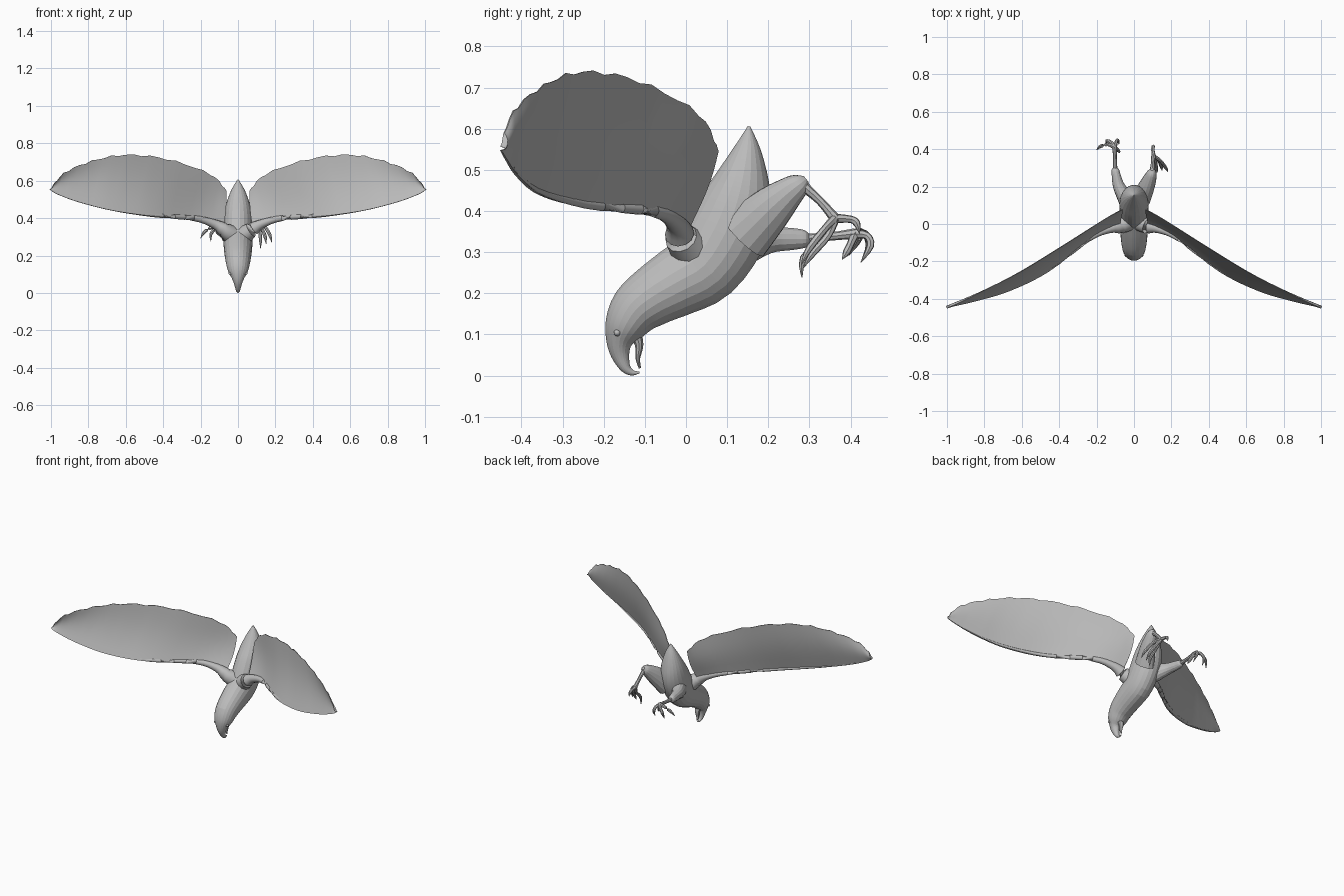
import bpy, bmesh, math
from mathutils import Vector

cube = bpy.data.objects.get("Cube")
if cube:
    bpy.data.objects.remove(cube)

grey = bpy.data.materials.new("plain grey")
grey.use_nodes = True
COLOUR = (0.5, 0.5, 0.5, 1)
grey.diffuse_color = COLOUR
for node in grey.node_tree.nodes:
    if node.type == 'BSDF_PRINCIPLED':
        node.inputs["Base Color"].default_value = COLOUR


def spline(points, steps):
    """Smooth path through points of any dimension."""
    p = [points[0]] + list(points) + [points[-1]]
    out = []
    for i in range(1, len(p) - 2):
        for s in range(steps):
            t = s / steps
            out.append([0.5 * (2 * b + (c - a) * t + (2 * a - 5 * b + 4 * c - d) * t * t
                               + (3 * b - a - 3 * c + d) * t ** 3)
                        for a, b, c, d in zip(*p[i - 1:i + 3])])
    return out + [list(points[-1])]


def loft(name, rings, angle=35):
    """Skin closed rings of points and cap both ends."""
    bm = bmesh.new()
    loops = [[bm.verts.new(v) for v in ring] for ring in rings]
    for a, b in zip(loops, loops[1:]):
        for i in range(len(a)):
            j = (i + 1) % len(a)
            bm.faces.new((a[i], a[j], b[j], b[i]))
    bm.faces.new(loops[0])
    bm.faces.new(loops[-1])
    bmesh.ops.recalc_face_normals(bm, faces=bm.faces)
    mesh = bpy.data.meshes.new(name)
    bm.to_mesh(mesh)
    bm.free()
    mesh.materials.append(grey)
    ob = bpy.data.objects.new(name, mesh)
    bpy.context.collection.objects.link(ob)
    bpy.ops.object.select_all(action='DESELECT')
    ob.select_set(True)
    bpy.context.view_layer.objects.active = ob
    bpy.ops.object.shade_smooth_by_angle(angle=math.radians(angle))
    return ob


def tube(name, points, sides=10, steps=4, angle=35):
    """Points are x, y, z, width radius, height radius (height optional)."""
    path = spline([p if len(p) == 5 else (*p, p[3]) for p in points], steps)
    rings = []
    for i, q in enumerate(path):
        tangent = (Vector(path[min(i + 1, len(path) - 1)][:3])
                   - Vector(path[max(i - 1, 0)][:3])).normalized()
        guide = Vector((1, 0, 0)) if abs(tangent.x) < 0.8 else Vector((0, 0, 1))
        up = tangent.cross(guide).normalized()
        side = up.cross(tangent)
        w, h = max(q[3], 0.001), max(q[4], 0.001)
        rings.append([Vector(q[:3]) + side * w * math.cos(k * math.tau / sides)
                      + up * h * math.sin(k * math.tau / sides) for k in range(sides)])
    return loft(name, rings, angle)


# Body: tail point, trunk, head and hooked upper beak in one skin
trunk = [(.153, .606, .003, .003), (.149, .55, .036, .034), (.138, .48, .062, .066),
         (.122, .415, .074, .09), (.095, .345, .078, .1), (.045, .268, .077, .094),
         (-.02, .228, .075, .085), (-.08, .193, .07, .074), (-.122, .16, .064, .065),
         (-.15, .116, .053, .05), (-.162, .08, .034, .032), (-.159, .048, .021, .022),
         (-.147, .019, .013, .013), (-.13, .007, .007, .007), (-.113, .008, .002, .002)]
tube("body", [(0, *p) for p in trunk], 22, 3, 10)
tube("lower_beak", [(0, -.125, .11, .022, .016), (0, -.114, .075, .016, .011),
                    (0, -.117, .042, .01, .006), (0, -.112, .018, .003, .003)])

# Wings: thin sheets between a leading and a trailing edge, plus a tapering arm
lead = [(.08, 0, .355), (.22, -.065, .395), (.46, -.25, .411), (.67, -.355, .44),
        (.85, -.41, .485), (.96, -.437, .525), (1, -.45, .548)]
trail = [(.062, .078, .545), (.15, .03, .635), (.38, -.115, .715), (.6, -.25, .738),
         (.78, -.345, .705), (.93, -.42, .64), (1, -.45, .556)]
arm = [(.02, .02, .3, .055), (.07, -.012, .335, .04), (.13, -.025, .37, .024),
       (.24, -.078, .4, .015), (.46, -.245, .416, .01), (.7, -.362, .451, .006),
       (.9, -.42, .505, .003)]
CHORD = 8


def wing(side, mirror):
    rings = []
    stations = list(zip(spline(lead, 5), spline(trail, 5)))
    for n, (low, high) in enumerate(stations):
        low, high = Vector(low), Vector(high)
        high.z += 0.005 * math.sin(n * 2.3) * (0 < n < len(stations) - 1)
        normal = Vector((.5, .85, 0)).normalized()
        front, back = [], []
        for k in range(CHORD + 1):
            t = k / CHORD
            point = low.lerp(high, t)
            # Inner edge curves inward near the body
            if n < 3:
                point.x -= 0.012 * math.sin(t * math.pi) * (3 - n) / 3
            point += normal * 0.012 * math.sin(t * math.pi)
            thick = 0.0015 + 0.008 * math.exp(-5 * t) * (1 - n / len(stations))
            front.append(point - normal * thick)
            back.append(point + normal * thick)
        ring = front + back[::-1]
        rings.append([Vector((v.x * mirror, v.y, v.z)) for v in ring])
    loft(side + "_wing", rings)
    tube(side + "_wing_arm", [(x * mirror, y, z, r) for x, y, z, r in arm], 12)


wing("left", 1)
wing("right", -1)


# Legs: feathered thigh, bare shank, toes that end in claws
def leg(side, thigh, shank, toes):
    tube(side + "_thigh", thigh, 14, 4, 15)
    tube(side + "_shank", shank, 8, 3)
    hub = shank[-1][:3]
    for i, (a, b, c) in enumerate(toes):
        tube(f"{side}_toe_{i + 1}", [(*hub, .012), (*a, .009), (*b, .009), (*c, .001)], 7, 3)


leg("left",
    [(.04, .14, .34, .05, .07), (.07, .205, .405, .042, .055), (.088, .25, .445, .033, .039),
     (.096, .277, .466, .024, .027), (.097, .292, .478, .009, .009)],
    [(.097, .28, .465, .014), (.1, .325, .425, .01), (.105, .362, .382, .013)],
    [((.1, .4, .38), (.103, .415, .37), (.106, .422, .345)),
     ((.14, .34, .36), (.17, .3, .31), (.18, .28, .27)),
     ((.115, .335, .335), (.12, .285, .285), (.12, .282, .238)),
     ((.13, .345, .34), (.145, .31, .3), (.15, .285, .262))])
leg("right",
    [(-.04, .13, .32, .045, .06), (-.08, .2, .33, .032, .034), (-.095, .26, .332, .024, .027),
     (-.1, .29, .332, .02, .021), (-.1, .303, .333, .008, .008)],
    [(-.1, .28, .332, .013), (-.102, .35, .338, .01), (-.103, .41, .345, .013)],
    [((-.14, .425, .35), (-.18, .415, .325), (-.2, .395, .292)),
     ((-.12, .435, .345), (-.145, .445, .315), (-.145, .425, .275)),
     ((-.095, .44, .34), (-.087, .448, .315), (-.08, .425, .275)),
     ((-.09, .4, .32), (-.082, .39, .3), (-.075, .38, .283))])

# Eyes: small beads set into the sides of the head
for side, s in (("left", 1), ("right", -1)):
    tube(side + "_eye", [(s * .03, -.165, .104, .009), (s * .045, -.168, .104, .008),
                         (s * .05, -.169, .104, .002)], 10, 2)
